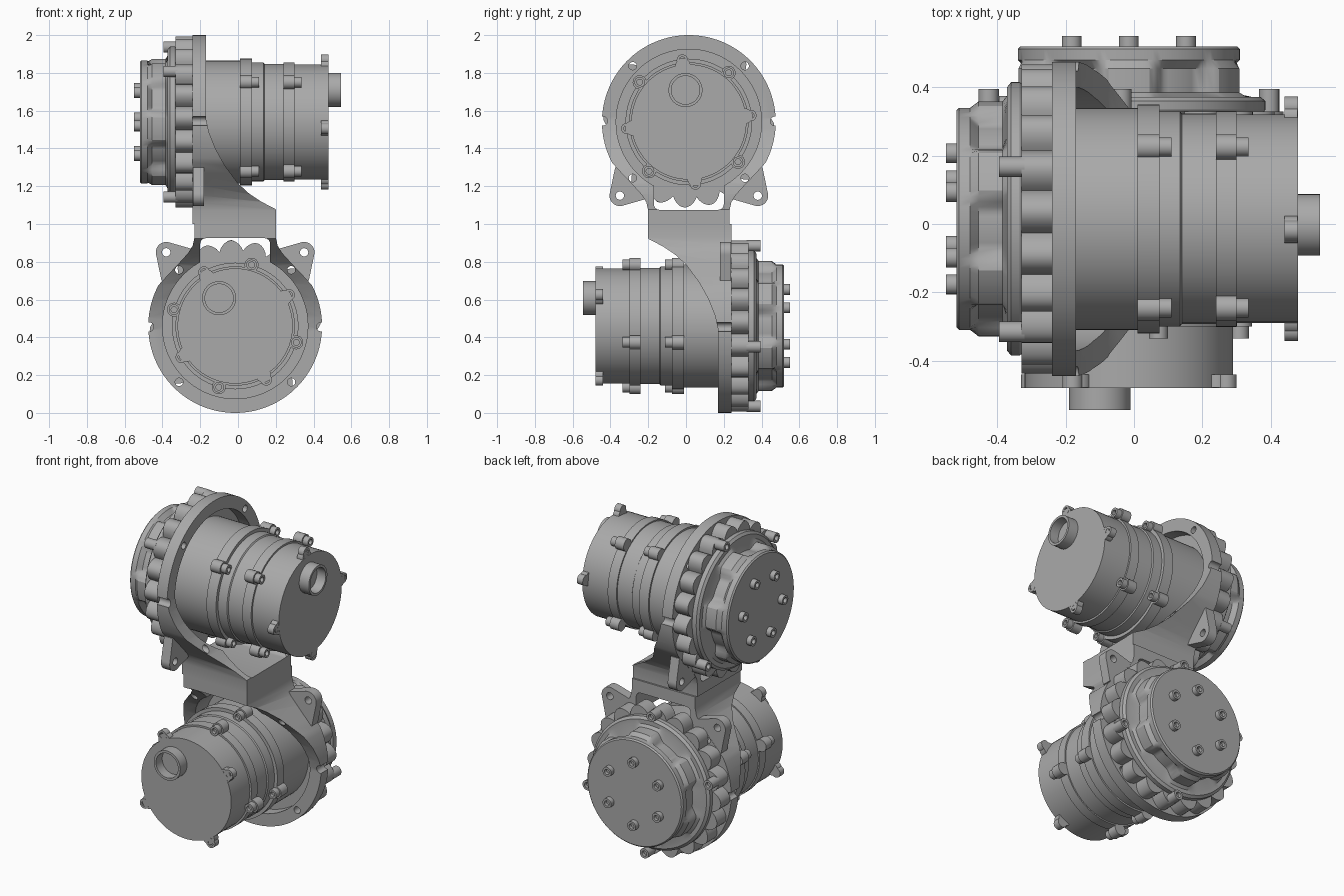
import bpy, bmesh
from math import cos, sin, pi, radians
from mathutils import Matrix

if "Cube" in bpy.data.objects:
    bpy.data.objects.remove(bpy.data.objects["Cube"])

GREY = (0.4, 0.4, 0.4, 1)
metal = bpy.data.materials.new("grey_metal")
metal.use_nodes = True
metal.diffuse_color = GREY
metal.node_tree.nodes["Principled BSDF"].inputs["Base Color"].default_value = GREY

# Local frame of one drive: x and y across, z along its axis towards the motor end
BASE = Matrix(((0, 0, 1, 0), (1, 0, 0, 0.015), (0, 1, 0, 1.54), (0, 0, 0, 1)))
FLIP = Matrix(((0, -1, 0, 0), (-1, 0, 0, 0), (0, 0, -1, 2), (0, 0, 0, 1)))
UPPER = BASE @ Matrix.Rotation(radians(6), 4, "Z")
LOWER = FLIP @ BASE @ Matrix.Rotation(radians(210), 4, "Z")


def polar(r, degrees):
    return r * cos(radians(degrees)), r * sin(radians(degrees))


def arc(cx, cy, r, start, end, n):
    steps = [start + (end - start) * i / n for i in range(n + 1)]
    return [(cx + polar(r, a)[0], cy + polar(r, a)[1]) for a in steps]


def loft(bm, rings, centre=(0, 0), segs=24):
    """Closed stack of (radius or radius function, height) rings."""
    loops = []
    for r, t in rings:
        loop = []
        for i in range(segs):
            a = 2 * pi * i / segs
            rad = r(a) if callable(r) else r
            loop.append(bm.verts.new((centre[0] + rad * cos(a), centre[1] + rad * sin(a), t)))
        loops.append(loop)
    for low, high in zip(loops, loops[1:]):
        for i in range(segs):
            j = (i + 1) % segs
            bm.faces.new((low[i], low[j], high[j], high[i]))
    bm.faces.new(loops[0][::-1])
    bm.faces.new(loops[-1])


def prism(bm, points, low, high, place=lambda a, b, c: (a, b, c)):
    ends = [[bm.verts.new(place(a, b, c)) for a, b in points] for c in (low, high)]
    n = len(points)
    for i in range(n):
        j = (i + 1) % n
        bm.faces.new((ends[0][i], ends[0][j], ends[1][j], ends[1][i]))
    bm.faces.new(ends[0][::-1])
    bm.faces.new(ends[1])


def socket(bm, r, t0, t1, centre, depth=0.02):
    """Cylinder with a round recess in the t1 end."""
    d = depth if t1 > t0 else -depth
    loft(bm, [(r, t0), (r, t1), (r * 0.55, t1), (r * 0.55, t1 - d)], centre, 20)


def to_object(bm, name):
    bmesh.ops.recalc_face_normals(bm, faces=bm.faces)
    mesh = bpy.data.meshes.new(name)
    bm.to_mesh(mesh)
    bm.free()
    obj = bpy.data.objects.new(name, mesh)
    bpy.context.collection.objects.link(obj)
    return obj


def cut(obj, bm):
    cutter = to_object(bm, "cutter")
    cutter.hide_render = True
    mod = obj.modifiers.new("cut", "BOOLEAN")
    mod.operation, mod.solver, mod.object = "DIFFERENCE", "EXACT", cutter
    deps = bpy.context.evaluated_depsgraph_get()
    mesh = bpy.data.meshes.new_from_object(obj.evaluated_get(deps))
    obj.modifiers.clear()
    obj.data = mesh
    bpy.data.objects.remove(cutter)


def place_pair(obj, first, second):
    """Finish a part and put it on both the upper and the lower drive."""
    mesh = obj.data
    mesh.materials.clear()
    mesh.materials.append(metal)
    for face in mesh.polygons:
        face.use_smooth = True
    mesh.set_sharp_from_angle(angle=radians(30))
    name = obj.name
    obj.name = "upper_" + name
    obj.matrix_world = first
    twin = bpy.data.objects.new("lower_" + name, mesh)
    bpy.context.collection.objects.link(twin)
    twin.matrix_world = second


def drive_part(bm, name):
    place_pair(to_object(bm, name), UPPER, LOWER)


# Stepped motor housing
bm = bmesh.new()
loft(bm, [(0.325, -0.26), (0.325, 0.01), (0.335, 0.01), (0.335, 0.075), (0.315, 0.075),
          (0.315, 0.135), (0.308, 0.14), (0.308, 0.24), (0.316, 0.24), (0.316, 0.3),
          (0.305, 0.3), (0.305, 0.48)], segs=72)
drive_part(bm, "motor_housing")

# Lugs and bolts on the two bands, and holed tabs on the end plate
bm = bmesh.new()
for k in range(4):
    lug = polar(0.335, 45 + 90 * k)
    for start, end in ((0.01, 0.075), (0.24, 0.3)):
        loft(bm, [(0.037, start), (0.037, end)], lug, 20)
        socket(bm, 0.028, end, end + 0.035, lug)
    tab = polar(0.33, 90 * k)
    socket(bm, 0.03, 0.44, 0.48, tab, 0.03)
    root = polar(0.3, 90 * k)
    loft(bm, [(0.04, 0.44), (0.04, 0.479)], root, 20)
drive_part(bm, "housing_lugs")

# Cable tube on the end plate
bm = bmesh.new()
loft(bm, [(0.09, 0.47), (0.09, 0.545), (0.075, 0.545), (0.075, 0.485)], polar(0.17, 90), 40)
drive_part(bm, "cable_tube")

# Scalloped gearbox ring
bm = bmesh.new()
loft(bm, [(lambda a: 0.4 + 0.053 * abs(cos(10 * a - pi / 2)) ** 0.8, t) for t in (-0.33, -0.24)],
     segs=240)
drive_part(bm, "gearbox_ring")

# Bolts on the gearbox ring
bm = bmesh.new()
for angle in (63, 135, 243, 315):
    socket(bm, 0.03, -0.32, -0.395, polar(0.425, angle))
drive_part(bm, "ring_bolts")


# Output cover with shallow pockets round its side
def pocketed(a):
    return 0.322 + 0.022 * max(-1, min(1, 2.5 * cos(6 * a)))


bm = bmesh.new()
loft(bm, [(0.39, -0.32), (0.4, -0.335), (0.4, -0.36), (0.385, -0.372), (0.36, -0.372),
          (pocketed, -0.385), (pocketed, -0.455), (0.325, -0.48), (0.325, -0.512), (0.317, -0.52)],
     segs=144)
drive_part(bm, "output_cover")

# Output face bolts
bm = bmesh.new()
for k in range(6):
    socket(bm, 0.029, -0.51, -0.55, polar(0.193, 60 * k))
drive_part(bm, "output_bolts")

# Bracket half: ring outline flaring into the neck, extruded along the axis
flare = [(0.355, -0.272), (0.3, -0.33), (0.25, -0.385), (0.225, -0.425), (0.215, -0.47), (0.215, -0.54)]
outline = arc(0, 0, 0.46, -28, 208, 72) + [(-x, y) for x, y in flare] + flare[::-1]
bm = bmesh.new()
prism(bm, outline, -0.24, 0.2)
bracket = to_object(bm, "bracket")

# Sweep-shaped gusset edge
curve = [(-0.17, 0.6), (-0.17, 0.02), (-0.155, -0.05), (-0.12, -0.14), (-0.07, -0.23), (0, -0.325),
         (0.06, -0.38), (0.12, -0.42), (0.2, -0.462), (0.3, -0.465), (0.3, 0.6)]
bm = bmesh.new()
prism(bm, curve, -0.6, 0.6, lambda a, b, c: (c, b, a))
cut(bracket, bm)

# Bore for the drive, and the window below it
bm = bmesh.new()
loft(bm, [(0.385, -0.4), (0.385, 0.4)], segs=72)
cut(bracket, bm)
bm = bmesh.new()
window = arc(-0.155, -0.435, 0.03, 180, 270, 6) + arc(0.155, -0.435, 0.03, 270, 360, 6)
prism(bm, window + [(0.185, -0.3), (-0.185, -0.3)], -0.4, 0.4)
cut(bracket, bm)

# Flange holes and side notches
bm = bmesh.new()
for k in range(4):
    loft(bm, [(0.021, -0.4), (0.021, 0.4)], polar(0.42, 45 + 90 * k))
for side in (-1, 1):
    loft(bm, [(0.024, -0.4), (0.024, 0.4)], (side * 0.455, 0.005))
cut(bracket, bm)
place_pair(bracket, BASE, FLIP @ BASE)

# Holed feet beside the neck
bm = bmesh.new()
foot = [(0.2, -0.4)] + arc(0.365, -0.39, 0.055, -105, 15, 14) + [(0.39, -0.24), (0.3, -0.25)]
for side in (-1, 1):
    prism(bm, [(side * x, y) for x, y in foot], -0.239, -0.18)
feet = to_object(bm, "bracket_feet")
bm = bmesh.new()
for side in (-1, 1):
    loft(bm, [(0.022, -0.4), (0.022, 0)], (side * 0.365, -0.39))
    loft(bm, [(0.021, -0.4), (0.021, 0)], polar(0.42, -90 + side * 45))
cut(feet, bm)
place_pair(feet, BASE, FLIP @ BASE)
